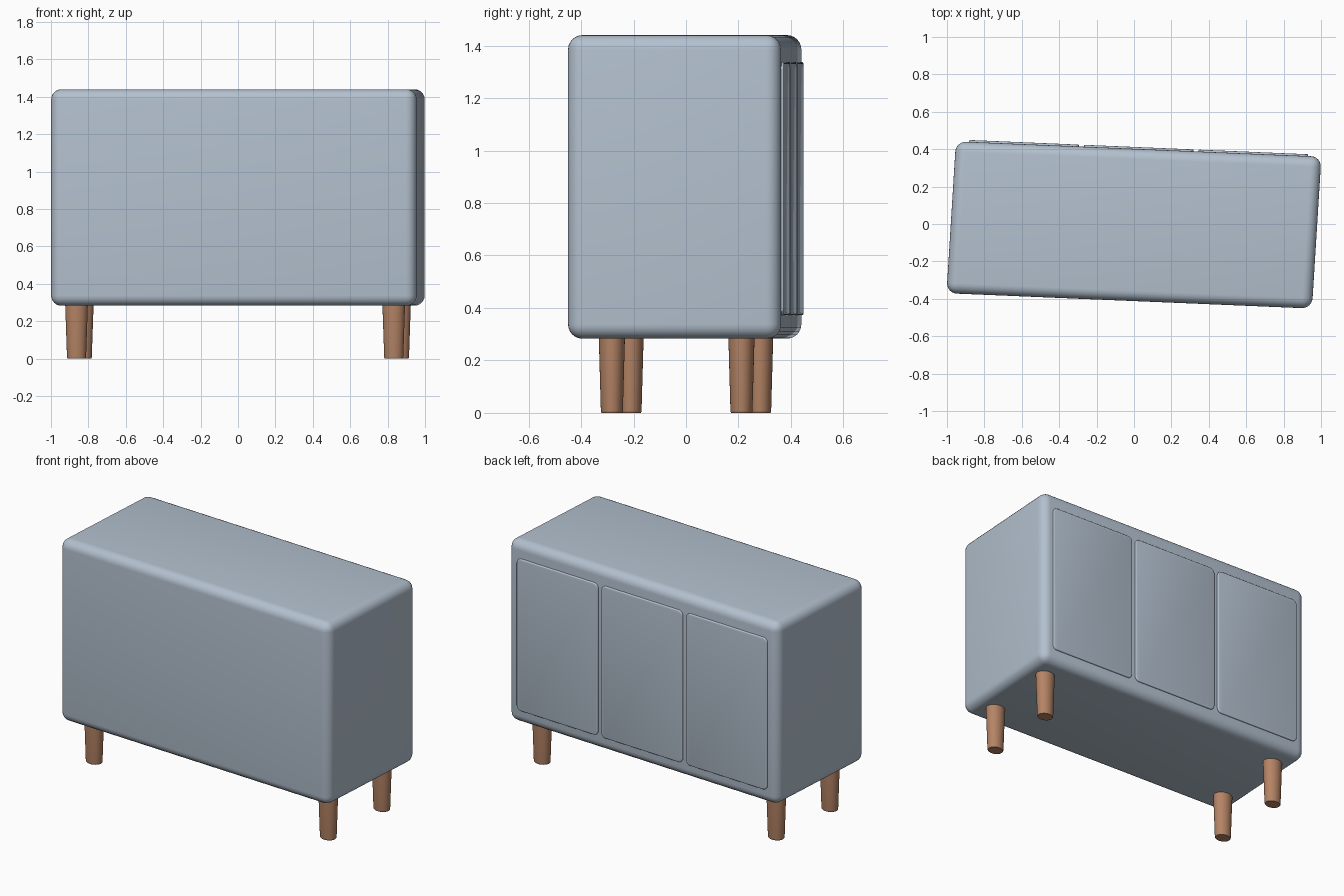
import bpy, bmesh, math
from mathutils import Matrix

if "Cube" in bpy.data.objects:
    bpy.data.objects.remove(bpy.data.objects["Cube"])

# The whole piece stands slightly turned (a stretched turn, hence two slopes)
TURN = Matrix(((1, 0.062, 0, 0), (-0.042, 1, 0, 0), (0, 0, 1, 0), (0, 0, 0, 1)))


def material(name, rgb):
    m = bpy.data.materials.new(name)
    m.diffuse_color = (*rgb, 1)
    m.use_nodes = True
    m.node_tree.nodes["Principled BSDF"].inputs["Base Color"].default_value = m.diffuse_color
    return m


PAINT = material("pale blue paint", (0.45, 0.53, 0.62))
WOOD = material("warm wood", (0.46, 0.23, 0.13))


def finish(name, bm, mat, angle=40):
    bm.transform(TURN)
    bmesh.ops.recalc_face_normals(bm, faces=bm.faces)
    me = bpy.data.meshes.new(name)
    bm.to_mesh(me)
    bm.free()
    ob = bpy.data.objects.new(name, me)
    bpy.context.collection.objects.link(ob)
    me.materials.append(mat)
    bpy.ops.object.select_all(action='DESELECT')
    ob.select_set(True)
    bpy.context.view_layer.objects.active = ob
    bpy.ops.object.shade_smooth_by_angle(angle=math.radians(angle))
    return ob


def box(lo, hi):
    bm = bmesh.new()
    bmesh.ops.create_cube(bm, size=1)
    for v in bm.verts:
        v.co = [(a + b) / 2 + c * (b - a) for a, b, c in zip(lo, hi, v.co)]
    return bm


# Rounded cabinet body
bm = box((-0.977, -0.411, 0.283), (0.977, 0.401, 1.44))
bmesh.ops.bevel(bm, geom=bm.edges[:], offset=0.055, segments=6,
                profile=0.5, affect='EDGES')
finish("cabinet_body", bm, PAINT, 60)

# Three door panels on the back side
W, GAP = 0.587, 0.026
for i in (-1, 0, 1):
    cx = i * (W + GAP)
    bm = box((cx - W / 2, 0.385, 0.372), (cx + W / 2, 0.411, 1.337))
    upright = [e for e in bm.edges
               if abs(e.verts[0].co.y - e.verts[1].co.y) > 0.01]
    bmesh.ops.bevel(bm, geom=upright, offset=0.03, segments=5,
                    profile=0.5, affect='EDGES')
    rim = [e for e in bm.edges if all(v.co.y > 0.41 for v in e.verts)]
    bmesh.ops.bevel(bm, geom=rim, offset=0.006, segments=3,
                    profile=0.5, affect='EDGES')
    finish("door_" + {-1: "left", 0: "middle", 1: "right"}[i], bm, PAINT)

# Four tapered legs, slightly oval, with softened feet
RINGS = [(0.93, 0.0), (0.98, 0.003), (1.0, 0.009), (1.195, 0.30)]
N = 32
for sx, side in ((-1, "left"), (1, "right")):
    for sy, end in ((-1, "front"), (1, "back")):
        bm = bmesh.new()
        loops = []
        for r, z in RINGS:
            loops.append([bm.verts.new((sx * 0.848 + 0.051 * r * math.cos(t),
                                        sy * 0.247 + 0.042 * r * math.sin(t), z))
                          for t in (2 * math.pi * k / N for k in range(N))])
        for a, b in zip(loops, loops[1:]):
            for k in range(N):
                j = (k + 1) % N
                bm.faces.new((a[k], a[j], b[j], b[k]))
        bm.faces.new(loops[0][::-1])
        bm.faces.new(loops[-1])
        finish(f"{end}_{side}_leg", bm, WOOD)
